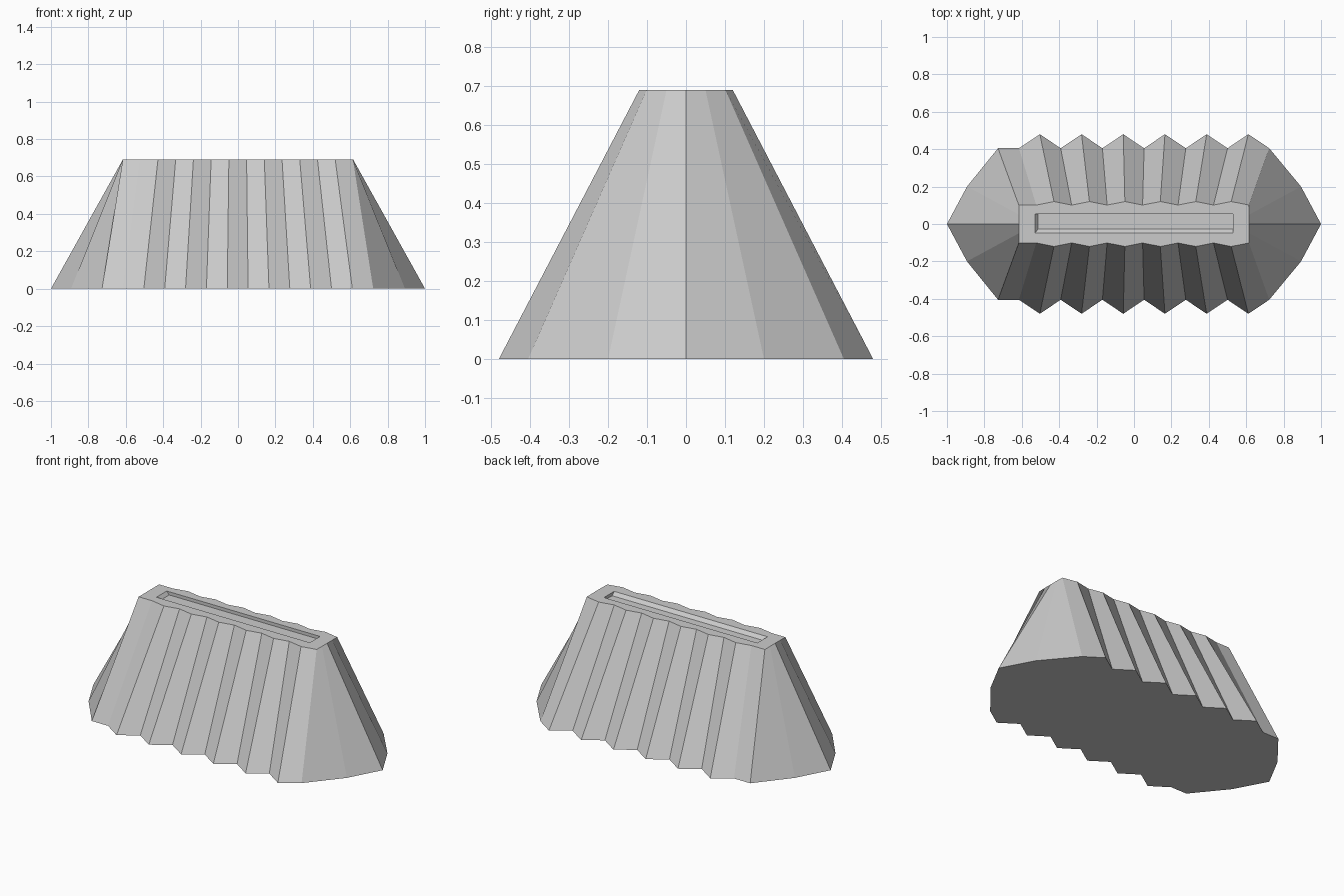
import bpy, bmesh

if "Cube" in bpy.data.objects:
    bpy.data.objects.remove(bpy.data.objects["Cube"])

# Half outline of the pleated base, from the left tip to the right tip
half = [(-1, 0), (-0.893, 0.2), (-0.727, 0.405)]
half += [(-0.615 + 0.1115 * i, 0.48 if i % 2 else 0.405) for i in range(13)]
half += [(0.893, 0.2), (1, 0)]
base = half + [(x, -y) for x, y in half[-2:0:-1]]
TOP, END, DEPTH = 0.69, 0.616, 0.02

bm = bmesh.new()


def ring(points, z):
    return [bm.verts.new((x, y, z)) for x, y in points]


def bridge(a, b):
    for i in range(len(a)):
        j = (i + 1) % len(a)
        bm.faces.new((a[i], a[j], b[j], b[i]))


def top_point(x, y):
    return max(-END, min(END, x * 0.85)), y * 0.25


# Pleated tapering skirt with flat underside
low = ring(base, 0)
high = ring([top_point(*p) for p in base], TOP)
bridge(low, high)
bm.faces.new(low)

# Shallow slot, its left and front walls sloping inward
slot = ring([(-0.53, -0.048), (0.53, -0.048), (0.53, 0.053), (-0.53, 0.053)], TOP)
floor = ring([(-0.513, -0.028), (0.53, -0.028), (0.53, 0.053), (-0.513, 0.053)], TOP - DEPTH)
bridge(slot, floor)
bm.faces.new(floor)

# Top rim between the skirt and the slot
edges = [bm.edges.get((r[i], r[(i + 1) % len(r)])) for r in (high, slot) for i in range(len(r))]
bmesh.ops.triangle_fill(bm, edges=edges, use_beauty=True)
bmesh.ops.recalc_face_normals(bm, faces=bm.faces)

mesh = bpy.data.meshes.new("pleated_block")
bm.to_mesh(mesh)
bm.free()
block = bpy.data.objects.new("pleated_block", mesh)
bpy.context.collection.objects.link(block)
